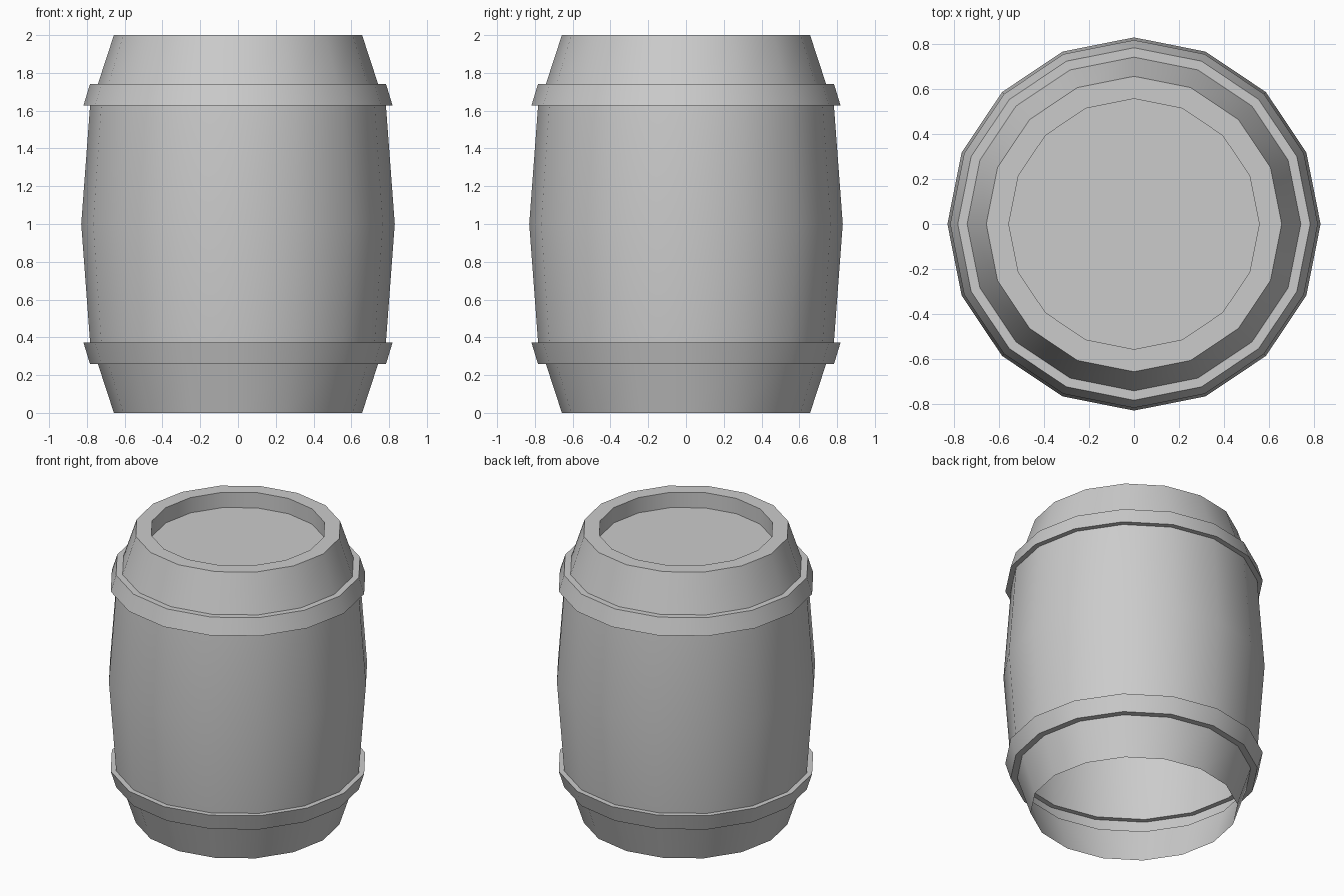
import bpy, bmesh
from math import sin, cos, tau, radians

if "Cube" in bpy.data.objects:
    bpy.data.objects.remove(bpy.data.objects["Cube"])

SIDES = 16

# Lower half profile (radius, height): open foot, flared hoop, belly
half = [(0.657, 0.0), (0.742, 0.26), (0.784, 0.26), (0.818, 0.372), (0.783, 0.372)]
# Mirror the half about the belly, then add the rim and recessed lid wall
profile = half + [(0.83, 1.0)] + [(r, 2 - z) for r, z in reversed(half)]
profile += [(0.557, 2.0), (0.557, 1.893)]


def lathe(name, points, sides):
    bm = bmesh.new()
    rings = [[bm.verts.new((r * cos(tau * i / sides), r * sin(tau * i / sides), z))
              for i in range(sides)] for r, z in points]
    for a, b in zip(rings, rings[1:]):
        for i in range(sides):
            j = (i + 1) % sides
            bm.faces.new((a[i], a[j], b[j], b[i]))
    # Lid closes the last ring
    bm.faces.new(rings[-1])
    mesh = bpy.data.meshes.new(name)
    bm.to_mesh(mesh)
    bm.free()
    obj = bpy.data.objects.new(name, mesh)
    bpy.context.collection.objects.link(obj)
    return obj


# Barrel shell with hoops, rim and lid, open underneath
barrel = lathe("barrel", profile, SIDES)
bpy.context.view_layer.objects.active = barrel
barrel.select_set(True)
bpy.ops.object.shade_smooth_by_angle(angle=radians(30))
